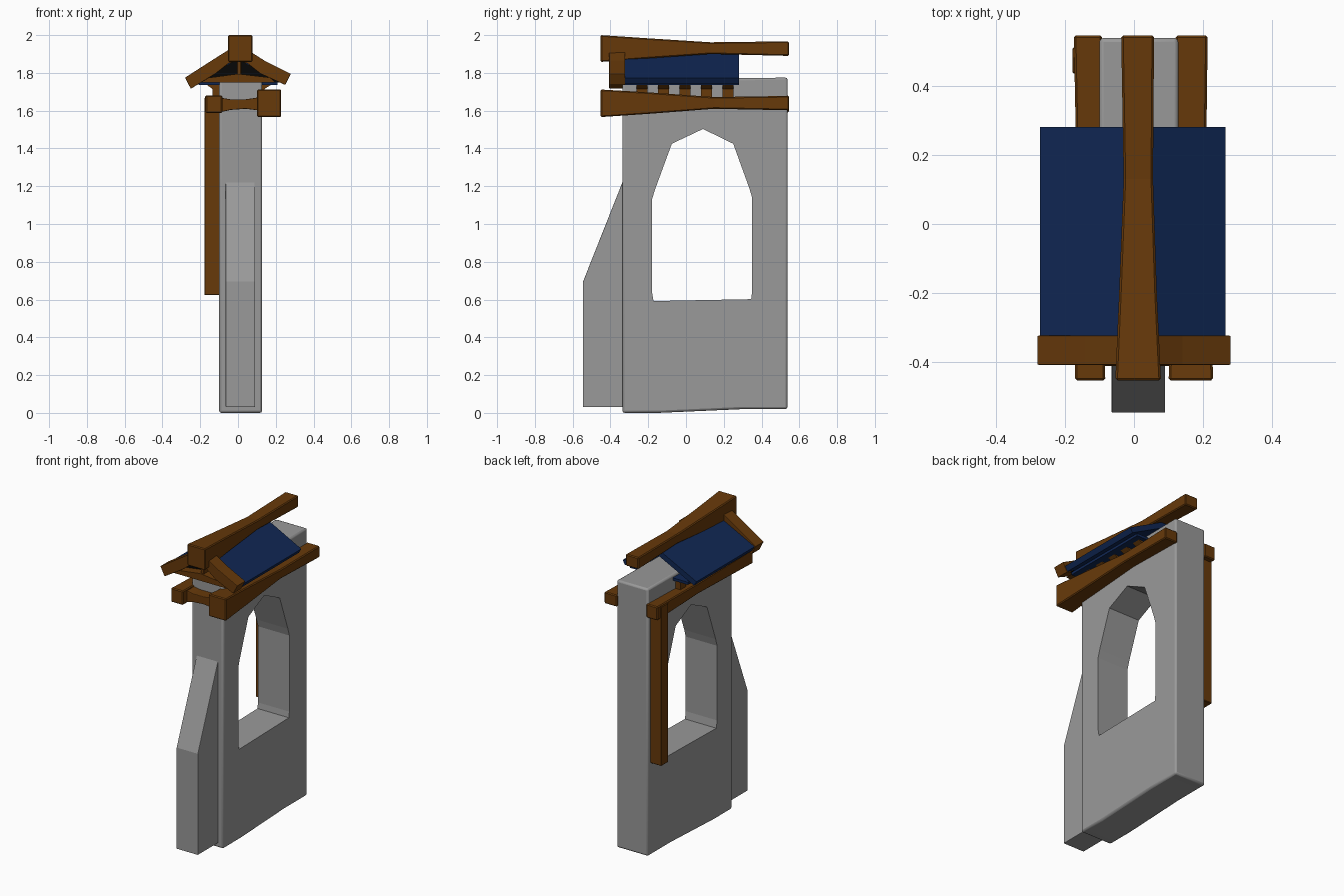
import bpy, bmesh

if "Cube" in bpy.data.objects:
    bpy.data.objects.remove(bpy.data.objects["Cube"])


def material(name, rgb):
    m = bpy.data.materials.new(name)
    m.diffuse_color = (*rgb, 1)
    m.use_nodes = True
    m.node_tree.nodes["Principled BSDF"].inputs["Base Color"].default_value = m.diffuse_color
    return m


STONE = material("stone", (0.32, 0.32, 0.32))
WOOD = material("wood", (0.135, 0.041, 0.003))
BLUE = material("blue_tile", (0.005, 0.02, 0.088))
DARK = material("dark_gable", (0.002, 0.002, 0.002))


def finish(name, bm, mat=None, bevel=0.0, segments=2):
    bmesh.ops.recalc_face_normals(bm, faces=bm.faces)
    me = bpy.data.meshes.new(name)
    bm.to_mesh(me)
    bm.free()
    ob = bpy.data.objects.new(name, me)
    bpy.context.collection.objects.link(ob)
    if mat:
        me.materials.append(mat)
    if bevel:
        b = ob.modifiers.new("bevel", 'BEVEL')
        b.width, b.segments, b.limit_method = bevel, segments, 'ANGLE'
    return ob


def prism(name, pts, axis, a, b, mat=None, bevel=0.0):
    """Extrude a profile: axis 'X' takes (y, z) points, 'Y' takes (x, z)."""
    bm = bmesh.new()
    place = (lambda p, t: (t, *p)) if axis == 'X' else (lambda p, t: (p[0], t, p[1]))
    r0 = [bm.verts.new(place(p, a)) for p in pts]
    r1 = [bm.verts.new(place(p, b)) for p in pts]
    bm.faces.new(r0)
    bm.faces.new(r1[::-1])
    for i in range(len(pts)):
        j = (i + 1) % len(pts)
        bm.faces.new((r0[i], r1[i], r1[j], r0[j]))
    return finish(name, bm, mat, bevel)


def beam(name, sections, mat=WOOD, bevel=0.006):
    """Tapered beam along y from sections (y, x0, x1, z0, z1)."""
    bm = bmesh.new()
    rings = [[bm.verts.new(c) for c in ((x0, y, z0), (x1, y, z0), (x1, y, z1), (x0, y, z1))]
             for y, x0, x1, z0, z1 in sections]
    bm.faces.new(rings[0])
    bm.faces.new(rings[-1][::-1])
    for p, q in zip(rings, rings[1:]):
        for i in range(4):
            j = (i + 1) % 4
            bm.faces.new((p[i], q[i], q[j], p[j]))
    return finish(name, bm, mat, bevel, 1)


def box(name, x0, x1, y0, y1, z0, z1, mat=WOOD, bevel=0.004):
    return beam(name, [(y0, x0, x1, z0, z1), (y1, x0, x1, z0, z1)], mat, bevel)


# Stone wall with softened edges and an arched opening
wall = prism("wall", [(-0.337, 0), (-0.15, 0), (0.3, 0.02), (0.538, 0.02),
                      (0.538, 1.775), (-0.337, 1.765)], 'X', -0.1, 0.128, STONE, 0.012)
hole = prism("opening_cutter", [(-0.172, 0.592), (0.345, 0.602), (0.35, 0.64), (0.35, 1.14),
                                (0.335, 1.19), (0.25, 1.425), (0.09, 1.503), (-0.075, 1.425),
                                (-0.165, 1.18), (-0.18, 1.13), (-0.18, 0.64)],
             'X', -0.5, 0.5, STONE)
hole.hide_render = True
hole.hide_set(True)
cut = wall.modifiers.new("opening", 'BOOLEAN')
cut.object = hole
cut.solver = 'EXACT'

# Sloped buttress at the front
prism("buttress", [(-0.545, 0.03), (-0.325, 0.03), (-0.325, 1.23), (-0.335, 1.225),
                   (-0.545, 0.695)], 'X', -0.065, 0.09, STONE, 0.003)

# Side beams, front tie and hanging post
beam("right_side_beam", [(-0.452, 0.10, 0.229, 1.566, 1.712), (-0.2, 0.11, 0.22, 1.583, 1.697),
                         (0.15, 0.12, 0.208, 1.61, 1.672), (0.545, 0.12, 0.213, 1.602, 1.678)])
beam("left_side_beam", [(-0.452, -0.171, -0.083, 1.587, 1.68), (0.1, -0.165, -0.09, 1.598, 1.668),
                        (0.545, -0.174, -0.092, 1.59, 1.68)])
prism("front_tie", [(-0.1, 1.59), (-0.04, 1.604), (0.04, 1.61), (0.12, 1.6), (0.12, 1.672),
                    (0.04, 1.66), (-0.04, 1.66), (-0.1, 1.67)], 'Y', -0.41, -0.33, WOOD, 0.004)
box("hanging_post", -0.178, -0.095, 0.435, 0.51, 0.623, 1.67)

# Ridge beam
beam("ridge_beam", [(-0.452, -0.054, 0.078, 1.858, 2.0), (-0.2, -0.043, 0.066, 1.877, 1.983),
                    (0.13, -0.03, 0.055, 1.9, 1.962), (0.545, -0.037, 0.058, 1.89, 1.967)])

# Roof slopes, soffit and gable infill
for name, s, e in (("left", -1, 0.272), ("right", 1, 0.264)):
    prism(name + "_roof_slope", [(0, 1.908), (s * e, 1.772), (s * (e - 0.018), 1.742),
                                 (0, 1.868)], 'Y', -0.33, 0.28, BLUE)
box("roof_soffit", -0.21, 0.21, -0.33, 0.28, 1.735, 1.752, BLUE, 0)
prism("gable_infill", [(-0.22, 1.75), (0.22, 1.75), (0, 1.875)], 'Y', -0.332, -0.31, DARK)

# Bargeboards, collar and king post on the front gable
for name, s, dz in (("left", -1, 0.0), ("right", 1, 0.02)):
    prism(name + "_bargeboard", [(0, 1.94), (s * 0.05, 1.922), (s * 0.14, 1.865),
                                 (s * 0.28, 1.775 + dz), (s * 0.25, 1.716 + dz),
                                 (s * 0.12, 1.795), (s * 0.05, 1.85), (0, 1.865)],
          'Y', -0.407, -0.323, WOOD, 0.003)
prism("gable_collar", [(-0.2, 1.748), (0.2, 1.748), (0.17, 1.775), (0, 1.795),
                       (-0.17, 1.772)], 'Y', -0.39, -0.33, WOOD)
box("king_post", -0.006, 0.018, -0.38, -0.33, 1.78, 1.88)

# Joists carrying the roof
for i in range(5):
    y = -0.233 + i * 0.114
    prism("roof_joist_%d" % (i + 1), [(-0.17, 1.74), (-0.135, 1.715), (-0.135, 1.67), (0.14, 1.67),
                                      (0.14, 1.715), (0.18, 1.74)],
          'Y', y - 0.029, y + 0.029, WOOD)

# Smooth the wall's rounded edges and arch, keep hard edges sharp
bpy.ops.object.select_all(action='DESELECT')
wall.select_set(True)
bpy.context.view_layer.objects.active = wall
bpy.ops.object.shade_smooth_by_angle(angle=0.8)
